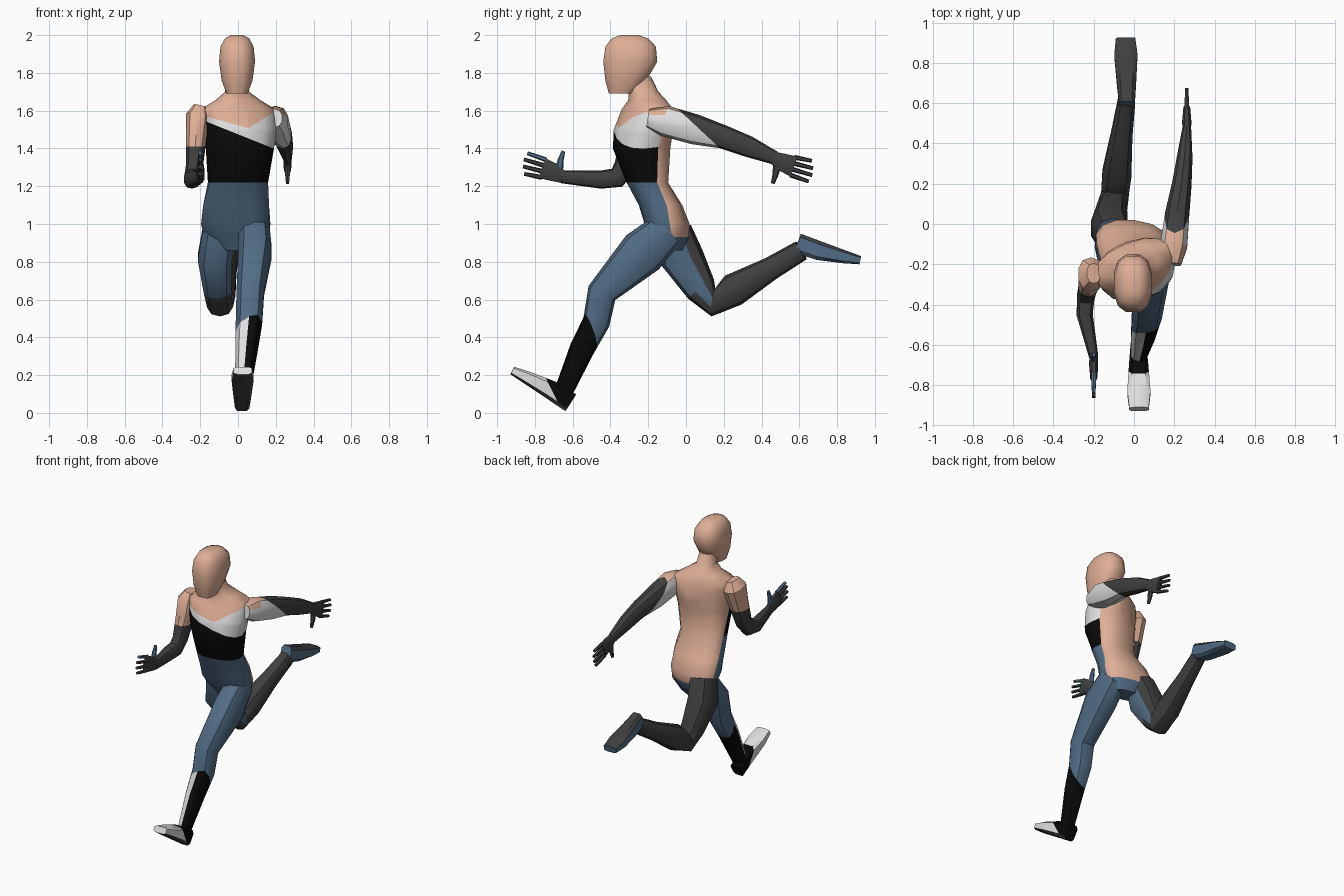
import bpy, bmesh, math
from mathutils import Vector as V

COLORS = {
    "skin": (0.74, 0.43, 0.31), "white": (0.74, 0.74, 0.74), "black": (0.003, 0.003, 0.003),
    "blue": (0.085, 0.15, 0.235), "dark grey": (0.05, 0.05, 0.05),
}
NAMES = list(COLORS)
MATS = []
for n, c in COLORS.items():
    m = bpy.data.materials.new(n)
    m.diffuse_color = (*c, 1)
    MATS.append(m)


def loft(name, rings, rule, cuts=(), sides=10, power=0.85, flat=False, angle=35):
    """Skin rings (x, y, z, half width, half depth[, yaw]); cut, then colour faces by rule."""
    bm = bmesh.new()
    pts = [V(r[:3]) for r in rings]
    loops = []
    for i, r in enumerate(rings):
        if flat:
            t = V((0, 0, 1))
        else:
            t = V()
            if i > 0:
                t += (pts[i] - pts[i - 1]).normalized()
            if i < len(pts) - 1:
                t += (pts[i + 1] - pts[i]).normalized()
            t.normalize()
        yaw = math.radians(r[5]) if len(r) > 5 else 0
        s = V((math.cos(yaw), math.sin(yaw), 0))
        s = (s - t * s.dot(t)).normalized()
        d = t.cross(s)
        loop = []
        for k in range(sides):
            a = 2 * math.pi * (k + 0.5) / sides
            u, w = math.cos(a), math.sin(a)
            u = math.copysign(abs(u) ** power, u)
            w = math.copysign(abs(w) ** power, w)
            loop.append(bm.verts.new(pts[i] + s * u * r[3] + d * w * r[4]))
        loops.append(loop)
    for a, b in zip(loops, loops[1:]):
        for k in range(sides):
            j = (k + 1) % sides
            bm.faces.new((a[k], a[j], b[j], b[k]))
    bm.faces.new(loops[0])
    bm.faces.new(loops[-1])
    bmesh.ops.recalc_face_normals(bm, faces=bm.faces)
    for co, no in cuts:
        bmesh.ops.bisect_plane(bm, geom=bm.verts[:] + bm.edges[:] + bm.faces[:],
                               plane_co=co, plane_no=no, dist=0.0005)
    bm.normal_update()
    for f in bm.faces:
        c = rule if isinstance(rule, str) else rule(f.calc_center_median(), f.normal)
        f.material_index = NAMES.index(c)
    me = bpy.data.meshes.new(name)
    bm.to_mesh(me)
    bm.free()
    for m in MATS:
        me.materials.append(m)
    me.shade_smooth()
    me.set_sharp_from_angle(angle=math.radians(angle))
    ob = bpy.data.objects.new(name, me)
    bpy.context.collection.objects.link(ob)
    return ob


# Torso: bare back, front banded in skin, white, black and blue
def torso_color(c, n):
    back = n.y * 0.92 - n.x * 0.39 if c.z > 1.2 else n.y
    if c.z > max(1.523 - 0.27 * c.x, 1.47 + 0.65 * c.x) or (back > 0.2 and c.z > 0.93):
        return "skin"
    if c.z < 1.22:
        return "blue"
    return "black" if c.z < 1.475 - 0.4 * c.x else "white"


loft("torso", [
    (0, -0.08, 0.86, 0.10, 0.06, -8), (-0.01, -0.08, 0.93, 0.17, 0.095, -8),
    (-0.012, -0.10, 1.0, 0.185, 0.12, -6), (-0.01, -0.135, 1.1, 0.178, 0.115, 0),
    (0, -0.205, 1.22, 0.16, 0.11, 8), (0.01, -0.235, 1.4, 0.18, 0.145, 16),
    (0.01, -0.225, 1.5, 0.195, 0.145, 20), (0, -0.205, 1.61, 0.20, 0.115, 22),
    (0, -0.205, 1.655, 0.12, 0.095, 18), (-0.005, -0.225, 1.70, 0.062, 0.08, 8),
    (-0.01, -0.26, 1.78, 0.06, 0.075, 0)], torso_color,
    cuts=[((0, 0, 1.523), (0.27, 0, 1)), ((0, 0, 1.47), (-0.65, 0, 1)),
          ((0, 0, 1.475), (0.4, 0, 1)), ((0, 0, 1.22), (0, 0, 1))],
    sides=14, flat=True, angle=50)

# Head with a flat face
loft("head", [
    (-0.005, -0.345, 1.69, 0.058, 0.065), (-0.005, -0.318, 1.76, 0.084, 0.112),
    (-0.005, -0.295, 1.86, 0.098, 0.147), (-0.005, -0.293, 1.94, 0.09, 0.137),
    (-0.005, -0.297, 1.982, 0.066, 0.10), (-0.005, -0.30, 2.0, 0.035, 0.05)],
    "skin", sides=12, power=0.78, flat=True, angle=45)

# Forward bent arm
loft("forward_arm", [
    (-0.20, -0.245, 1.625, 0.035, 0.05), (-0.213, -0.25, 1.57, 0.065, 0.085),
    (-0.222, -0.28, 1.45, 0.057, 0.07), (-0.232, -0.325, 1.30, 0.046, 0.058),
    (-0.24, -0.365, 1.245, 0.045, 0.055), (-0.245, -0.45, 1.235, 0.042, 0.048),
    (-0.20, -0.66, 1.25, 0.024, 0.034)],
    lambda c, n: "skin" if c.z > 1.41 and c.y > -0.4 else "dark grey",
    cuts=[((0, 0, 1.41), (0, 0, 1))])


# Arm swung back
def rear_arm_color(c, n):
    if c.y + 1.07 * (c.z - 1.55) > 0.02:
        return "skin" if c.y < -0.02 else "dark grey"
    return "skin" if c.z > 1.585 else "white"


loft("rear_arm", [
    (0.19, -0.20, 1.56, 0.045, 0.05), (0.197, -0.11, 1.545, 0.07, 0.082),
    (0.215, 0.05, 1.50, 0.062, 0.08), (0.238, 0.2, 1.46, 0.05, 0.062),
    (0.252, 0.33, 1.41, 0.04, 0.056), (0.262, 0.47, 1.35, 0.023, 0.036)],
    rear_arm_color, cuts=[((0, 0.02, 1.55), (0, 1, 1.07))])


# Hands: palm, four fingers and a thumb
def hand(name, wrist, d, p, tip_color):
    w, d, p = V(wrist), V(d), V(p)

    def at(a, b, rx, rd):
        return (*(w + d * a + p * b), rx, rd)
    loft(name + "_palm", [at(-0.01, 0, 0.023, 0.035), at(0.04, 0.012, 0.024, 0.05),
                          at(0.11, 0.02, 0.018, 0.06)], "dark grey", sides=8)
    for i, length in enumerate((0.195, 0.21, 0.215, 0.205)):
        b = 0.02 + (i - 1.5) * 0.032
        loft(f"{name}_finger_{i + 1}", [at(0.10, b, 0.013, 0.013), at(length, b * 1.15, 0.010, 0.010)],
             tip_color if i == 3 else "dark grey", sides=6)
    loft(name + "_thumb", [at(0.02, 0.03, 0.016, 0.022), at(0.025, 0.085, 0.014, 0.016),
                           at(0.022, 0.135, 0.009, 0.010)], tip_color, sides=6)


hand("forward_hand", (-0.20, -0.66, 1.25), (0, -0.97, 0.24), (0, 0.24, 0.97), "blue")
hand("rear_hand", (0.262, 0.47, 1.35), (0, 0.97, -0.24), (0, -0.24, -0.97), "dark grey")


# Leading leg: blue thigh, black and white shin
def front_leg_color(c, n):
    if c.z > 0.45 + 0.8 * c.x - 2.5 * (c.y + 0.535):
        return "blue"
    return "white" if n.x < 0.05 and n.y < -0.2 else "black"


loft("front_leg", [
    (0.085, -0.10, 0.97, 0.085, 0.10), (0.09, -0.23, 0.85, 0.092, 0.125),
    (0.065, -0.445, 0.635, 0.076, 0.08), (0.058, -0.475, 0.48, 0.073, 0.072),
    (0.045, -0.55, 0.34, 0.062, 0.066), (0.025, -0.645, 0.12, 0.042, 0.05)],
    front_leg_color, cuts=[((0, -0.535, 0.45), (-0.8, 2.5, 1))])


# Trailing leg: blue in front and inside the thigh, grey behind
def rear_leg_color(c, n):
    thigh = c.y < 0.12 and c.z > 0.6
    if thigh and (n.y < -0.15 or (n.x > 0.5 and n.y < 0.35)):
        return "blue"
    return "dark grey"


loft("rear_leg", [
    (-0.10, -0.06, 0.97, 0.09, 0.09), (-0.122, -0.02, 0.82, 0.095, 0.115),
    (-0.108, 0.08, 0.655, 0.076, 0.085), (-0.095, 0.145, 0.585, 0.072, 0.075),
    (-0.085, 0.25, 0.65, 0.075, 0.088), (-0.06, 0.45, 0.765, 0.055, 0.062),
    (-0.037, 0.61, 0.86, 0.045, 0.055)], rear_leg_color)


# Feet: lofted from heel to toe above the sole line
def foot(name, heel, toe, up, rule, cuts=()):
    heel, toe, up = V(heel), V(toe), V(up)
    rings = []
    for t, h, w in ((0, 0.11, 0.04), (0.35, 0.105, 0.05), (0.75, 0.072, 0.06), (1, 0.046, 0.05)):
        rings.append((*(heel.lerp(toe, t) + up * h / 2), w, h / 2))
    loft(name, rings, rule, cuts, sides=8, power=0.5, angle=30)


def front_foot_color(c, n):
    if n.dot(V((0, 0.55, 0.83))) < -0.6:
        return "dark grey"
    return "black" if c.y + 0.5 * (c.z - 0.02) > -0.66 else "white"


foot("front_foot", (0.022, -0.64, 0.008), (0.025, -0.932, 0.205), (0, 0.55, 0.83),
     front_foot_color, [((0, -0.66, 0.02), (0, 1, 0.5))])
foot("rear_foot", (-0.035, 0.61, 0.95), (-0.042, 0.93, 0.83), (0, -0.35, -0.94),
     lambda c, n: "dark grey" if n.dot(V((0, -0.35, -0.94))) < -0.4 else "blue")
